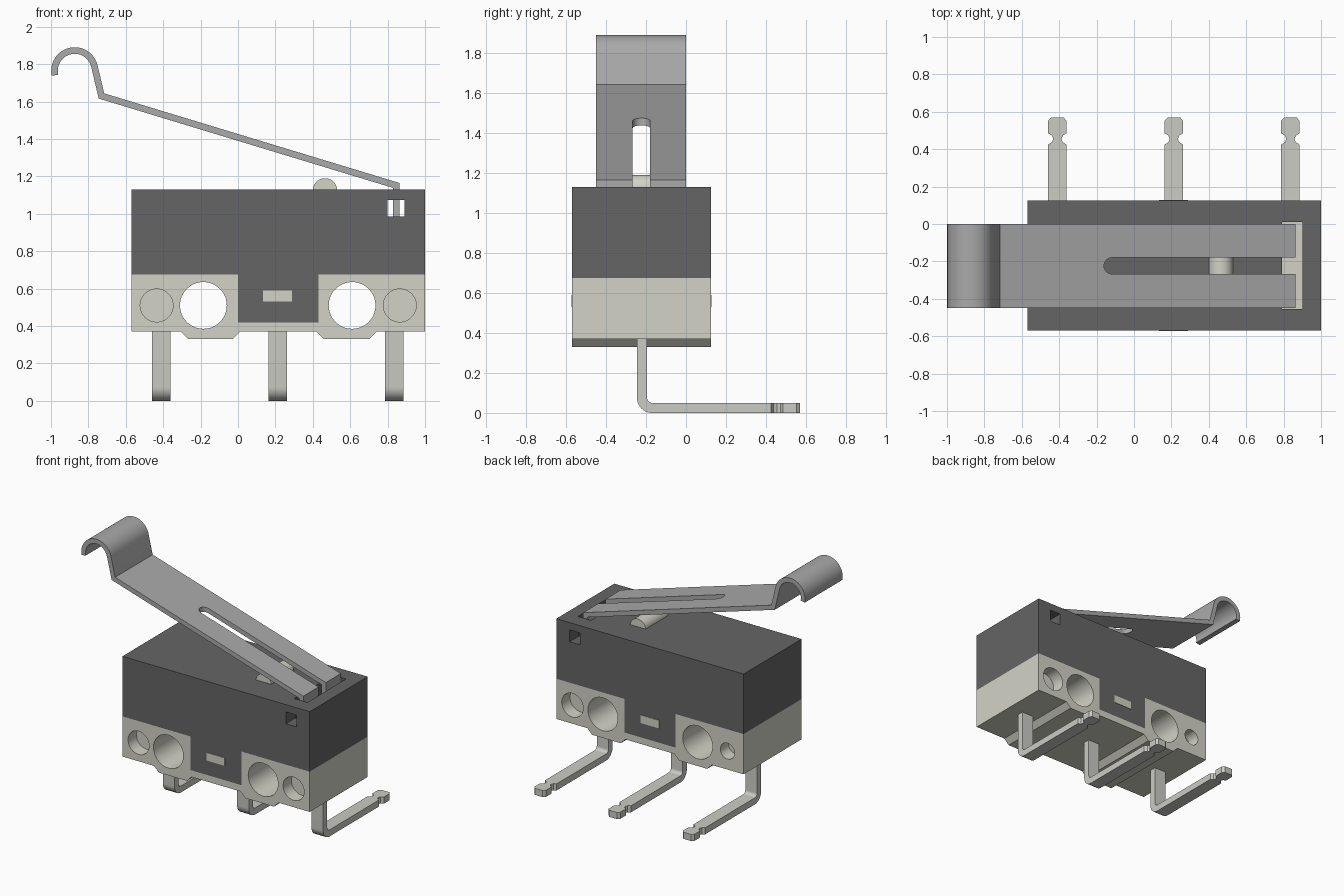
import bpy, bmesh
from math import sin, cos, radians, pi
from mathutils import Vector

if "Cube" in bpy.data.objects:
    bpy.data.objects.remove(bpy.data.objects["Cube"])


def material(name, r, g, b):
    m = bpy.data.materials.new(name)
    m.diffuse_color = (r, g, b, 1)
    m.use_nodes = True
    m.node_tree.nodes["Principled BSDF"].inputs["Base Color"].default_value = m.diffuse_color
    return m


DARK = material("dark_plastic", 0.13, 0.13, 0.13)
PALE = material("pale_plastic", 0.65, 0.65, 0.57)
TIN = material("tin", 0.60, 0.60, 0.56)
STEEL = material("steel", 0.40, 0.40, 0.40)


def finish(name, bm, mat):
    bmesh.ops.recalc_face_normals(bm, faces=bm.faces[:])
    me = bpy.data.meshes.new(name)
    bm.to_mesh(me)
    bm.free()
    ob = bpy.data.objects.new(name, me)
    bpy.context.collection.objects.link(ob)
    if mat:
        me.materials.append(mat)
    return ob


def prism(name, pts, a, b, mat=None, axis="y"):
    """Extrude an outline from a to b: xz outline along y, or xy outline along z."""
    bm = bmesh.new()
    place = (lambda u, v: (u, a, v)) if axis == "y" else (lambda u, v: (u, v, a))
    f = bm.faces.new([bm.verts.new(place(u, v)) for u, v in pts])
    ext = bmesh.ops.extrude_face_region(bm, geom=[f])["geom"]
    shift = (0, b - a, 0) if axis == "y" else (0, 0, b - a)
    bmesh.ops.translate(bm, vec=shift, verts=[v for v in ext if isinstance(v, bmesh.types.BMVert)])
    return finish(name, bm, mat)


def rect(x0, x1, z0, z1):
    return [(x0, z0), (x1, z0), (x1, z1), (x0, z1)]


def arc(cx, cz, r, a0, a1, n):
    return [(cx + r * cos(radians(a0 + (a1 - a0) * i / n)),
             cz + r * sin(radians(a0 + (a1 - a0) * i / n))) for i in range(n + 1)]


def circle(cx, cz, r, n=48):
    return arc(cx, cz, r, 0, 360, n)[:-1]


def strip(name, path, widths, thick, place, mat):
    """Bent sheet metal: a flat section swept along a path with mitred corners."""
    bm = bmesh.new()
    p = [Vector(q) for q in path]
    rings = []
    for i, q in enumerate(p):
        d0 = (q - p[i - 1]).normalized() if i else (p[1] - q).normalized()
        d1 = (p[i + 1] - q).normalized() if i < len(p) - 1 else d0
        n0 = Vector((-d0.y, d0.x))
        n = (n0 + Vector((-d1.y, d1.x))).normalized()
        off = n * (thick / 2 / n.dot(n0))
        h = widths[i]
        rings.append([bm.verts.new(place(c.x, c.y, w)) for c, w in
                      ((q + off, -h), (q + off, h), (q - off, h), (q - off, -h))])
    for r, s in zip(rings, rings[1:]):
        for k in range(4):
            bm.faces.new((r[k], r[(k + 1) % 4], s[(k + 1) % 4], s[k]))
    bm.faces.new(rings[0])
    bm.faces.new(rings[-1])
    return finish(name, bm, mat)


def cut(ob, *cutters):
    for c in cutters:
        c.hide_render = True
        m = ob.modifiers.new("cut", "BOOLEAN")
        m.operation, m.solver, m.object = "DIFFERENCE", "EXACT", c
        bpy.context.view_layer.objects.active = ob
        bpy.ops.object.modifier_apply(modifier=m.name)
        bpy.data.objects.remove(c)


F, B, MID = -0.57, 0.125, -0.2225   # front, back and middle of the body in y

# Dark case with the tab hanging down, lever slot and side windows
case = prism("case", [(-0.57, 0.675), (0, 0.675), (0, 0.42), (0.43, 0.42), (0.43, 0.675),
                      (1, 0.675), (1, 1.13), (-0.57, 1.13)], F, B, DARK)
cut(case, prism("slot_cutter", rect(0.79, 0.90, 0.95, 1.3), -0.455, 0.01),
    prism("window_cutter", rect(0.80, 0.89, 0.985, 1.075), F - 0.1, B + 0.1))
prism("slot_floor", rect(0.79, 0.90, 0.9, 0.955), -0.455, 0.01, PALE)

# Pale base with two feet, mounting holes and blind holes
base = prism("base", [(-0.57, 0.37), (-0.305, 0.37), (-0.265, 0.33), (-0.03, 0.33), (0.01, 0.37),
                      (0.42, 0.37), (0.46, 0.33), (0.70, 0.33), (0.74, 0.37), (1, 0.37),
                      (1, 0.675), (0.43, 0.675), (0.43, 0.42), (0, 0.42), (0, 0.675),
                      (-0.57, 0.675)], F, B, PALE)
for x in (-0.185, 0.61):
    cut(base, prism("hole_cutter", circle(x, 0.51, 0.125), F - 0.1, B + 0.1))
for x, back_r in ((-0.435, 0.06), (0.865, 0.09)):
    cut(base, prism("pit_cutter", circle(x, 0.51, 0.088), F - 0.1, F + 0.1),
        prism("pit_cutter", circle(x, 0.51, back_r), B - 0.1, B + 0.1))

# Latch showing through the tab front and back
prism("latch", rect(0.135, 0.29, 0.53, 0.59), F - 0.003, B + 0.003, PALE)

# Plunger under the lever
prism("plunger", circle(0.465, 1.125, 0.065), MID - 0.135, MID + 0.135, PALE)

# Lever with curled end and a long slot that splits its legs
path = [(0.845, 0.965), (0.845, 1.152), (-0.73, 1.63)] + arc(-0.873, 1.765, 0.108, 12, 193, 28)
lever = strip("lever", path, [0.225] * len(path), 0.035,
              lambda u, v, w: (u, -0.225 + w, v), STEEL)
cut(lever, prism("lever_slot_cutter",
                 [(1.0, -0.267), (1.0, -0.18)] + arc(-0.117, -0.2235, 0.0435, 90, 270, 16),
                 0.5, 1.9, axis="z"))

# Three bent terminals with notched tips
bend = arc(-0.17, 0.075, 0.05, 180, 270, 10)
tip = [(0.425, 0.049), (0.437, 0.029), (0.455, 0.022), (0.473, 0.029),
       (0.485, 0.049), (0.552, 0.049), (0.57, 0.033)]
path = [(-0.22, 0.5)] + bend + [(y, 0.025) for y, _ in tip]
widths = [0.049] * (len(bend) + 1) + [h for _, h in tip]
for name, x in (("left", -0.41), ("middle", 0.213), ("right", 0.836)):
    strip(name + "_terminal", path, widths, 0.05, lambda u, v, w, x=x: (x + w, u, v), TIN)

# Smooth the round parts, keep the corners sharp
for ob in bpy.context.scene.objects:
    ob.select_set(True)
bpy.context.view_layer.objects.active = case
bpy.ops.object.shade_smooth_by_angle(angle=radians(25))
